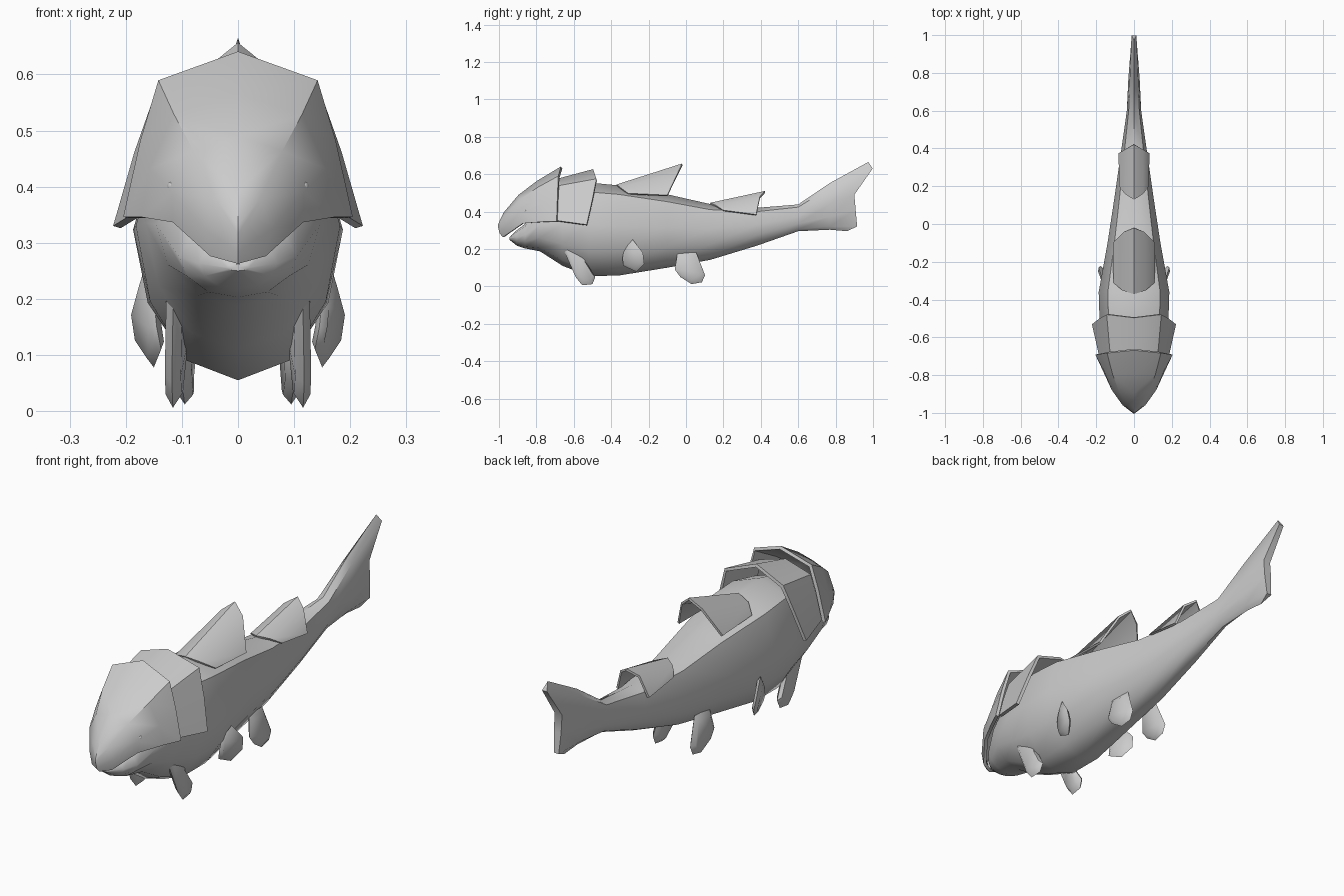
import bpy, bmesh, math
from mathutils import Vector


def finish(name, bm, thick=0, angle=38):
    """Mirror a half across x, thicken if asked, smooth below an angle."""
    bmesh.ops.remove_doubles(bm, verts=bm.verts, dist=1e-4)
    bmesh.ops.recalc_face_normals(bm, faces=bm.faces)
    me = bpy.data.meshes.new(name)
    bm.to_mesh(me)
    bm.free()
    ob = bpy.data.objects.new(name, me)
    bpy.context.collection.objects.link(ob)
    mir = ob.modifiers.new("mirror", 'MIRROR')
    mir.merge_threshold = 0.0005
    if thick:
        sol = ob.modifiers.new("shell", 'SOLIDIFY')
        sol.thickness = thick
        sol.offset = 0
    bpy.ops.object.select_all(action='DESELECT')
    ob.select_set(True)
    bpy.context.view_layer.objects.active = ob
    bpy.ops.object.convert(target='MESH')
    bm = bmesh.new()
    bm.from_mesh(ob.data)
    bmesh.ops.recalc_face_normals(bm, faces=bm.faces)
    bm.to_mesh(ob.data)
    bm.free()
    bpy.ops.object.shade_smooth_by_angle(angle=math.radians(angle))
    return ob


def loft(name, stations, thick=0, angle=38):
    """Skin half cross-sections that share a point count."""
    bm = bmesh.new()
    rows = [[bm.verts.new(p) for p in s] for s in stations]
    for a, b in zip(rows, rows[1:]):
        for i in range(len(a) - 1):
            bm.faces.new((a[i], a[i + 1], b[i + 1], b[i]))
    return finish(name, bm, thick, angle)


def paddle(name, outline, thick, normal):
    """Lens-shaped fin: a thin rim with raised faces on both sides."""
    pts = [Vector(p) for p in outline]
    mid = sum(pts, Vector()) / len(pts)
    n = Vector(normal).normalized() * thick
    bm = bmesh.new()
    inner = [mid + (p - mid) * 0.75 for p in pts]
    rings = [[bm.verts.new(p) for p in r] for r in
             ([p + n for p in inner], pts, [p - n for p in inner])]
    k = len(pts)
    for a, b in zip(rings, rings[1:]):
        for i in range(k):
            j = (i + 1) % k
            bm.faces.new((a[i], a[j], b[j], b[i]))
    bm.faces.new(rings[0])
    bm.faces.new(rings[2])
    return finish(name, bm, angle=50)


# Body: y, top z, bottom z, half width
section = [(0, 0), (0.5, 0.07), (0.86, 0.28), (1, 0.55), (0.74, 0.9), (0, 1)]
rings = [(-0.945, 0.262, 0.25, 0.02), (-0.905, 0.30, 0.218, 0.07),
         (-0.86, 0.335, 0.203, 0.105), (-0.78, 0.45, 0.187, 0.145),
         (-0.66, 0.52, 0.11, 0.165), (-0.52, 0.555, 0.055, 0.182),
         (-0.36, 0.54, 0.058, 0.187), (-0.1, 0.492, 0.1, 0.14),
         (0.13, 0.44, 0.142, 0.105), (0.38, 0.42, 0.218, 0.069),
         (0.6, 0.438, 0.295, 0.038), (0.77, 0.553, 0.303, 0.03)]
body = [[(w * u, y, b + (t - b) * v) for u, v in section] for y, t, b, w in rings]
body.insert(0, [(0, y, z) for x, y, z in body[0]])
# Forked tail edge closes the body
fork = [(0.86, 0.295), (0.915, 0.32), (0.907, 0.41), (0.9, 0.49), (0.998, 0.63), (0.975, 0.665)]
body.append([(w, y, z) for w, (y, z) in zip((0, 0.012, 0.018, 0.018, 0.012, 0), fork)])
body.append([(0, y, z) for y, z in fork])
loft("body_and_tail", body, angle=45)

# Head shield with upper jaw edge
loft("head_shield", [
    [(0, -0.998, 0.33), (0, -0.998, 0.315), (0, -0.99, 0.285), (0, -0.972, 0.265)],
    [(0, -0.97, 0.39), (0.035, -0.965, 0.375), (0.055, -0.955, 0.325), (0.045, -0.955, 0.278)],
    [(0, -0.89, 0.485), (0.075, -0.885, 0.46), (0.112, -0.875, 0.39), (0.11, -0.87, 0.337)],
    [(0, -0.79, 0.56), (0.11, -0.79, 0.525), (0.152, -0.775, 0.43), (0.165, -0.76, 0.345)],
    [(0, -0.665, 0.635), (0.138, -0.68, 0.585), (0.168, -0.685, 0.48), (0.198, -0.69, 0.345)],
], thick=0.014)

# Shoulder shield
loft("shoulder_shield", [
    [(0, -0.7, 0.565), (0.12, -0.7, 0.53), (0.15, -0.7, 0.44), (0.18, -0.69, 0.35)],
    [(0, -0.495, 0.62), (0.14, -0.478, 0.57), (0.178, -0.5, 0.46), (0.216, -0.53, 0.328)],
], thick=0.014)

# Saddle-shaped dorsal fins
loft("front_dorsal_fin", [
    [(0, -0.37, 0.54), (0.06, -0.35, 0.525), (0.105, -0.31, 0.495)],
    [(0, -0.02, 0.652), (0.05, -0.04, 0.61), (0.108, -0.1, 0.485)],
], thick=0.01)
loft("rear_dorsal_fin", [
    [(0, 0.13, 0.442), (0.045, 0.16, 0.43), (0.075, 0.2, 0.405)],
    [(0, 0.422, 0.505), (0.045, 0.395, 0.475), (0.077, 0.375, 0.382)],
], thick=0.01)

# Paired fins
paddle("pectoral_fin", [(0.115, -0.67, 0.23), (0.118, -0.59, 0.05), (0.116, -0.555, 0.006),
                        (0.113, -0.5, 0.012), (0.11, -0.485, 0.05), (0.1, -0.54, 0.14),
                        (0.1, -0.55, 0.22)], 0.015, (1, 0.3, 0))
paddle("side_fin", [(0.168, -0.285, 0.25), (0.187, -0.23, 0.18), (0.178, -0.223, 0.12),
                    (0.15, -0.265, 0.078), (0.137, -0.335, 0.11), (0.145, -0.34, 0.15),
                    (0.15, -0.33, 0.2)], 0.012, (1, -0.5, -0.25))
paddle("pelvic_fin", [(0.085, -0.045, 0.18), (0.098, -0.06, 0.09), (0.1, -0.03, 0.05),
                      (0.095, 0.03, 0.012), (0.092, 0.085, 0.022), (0.092, 0.102, 0.06),
                      (0.08, 0.055, 0.18)], 0.014, (1, 0.1, 0.1))

# Eyes
bm = bmesh.new()
bmesh.ops.create_uvsphere(bm, u_segments=12, v_segments=8, radius=0.01)
bmesh.ops.translate(bm, verts=bm.verts, vec=(0.116, -0.858, 0.4))
finish("eyes", bm, angle=60)
